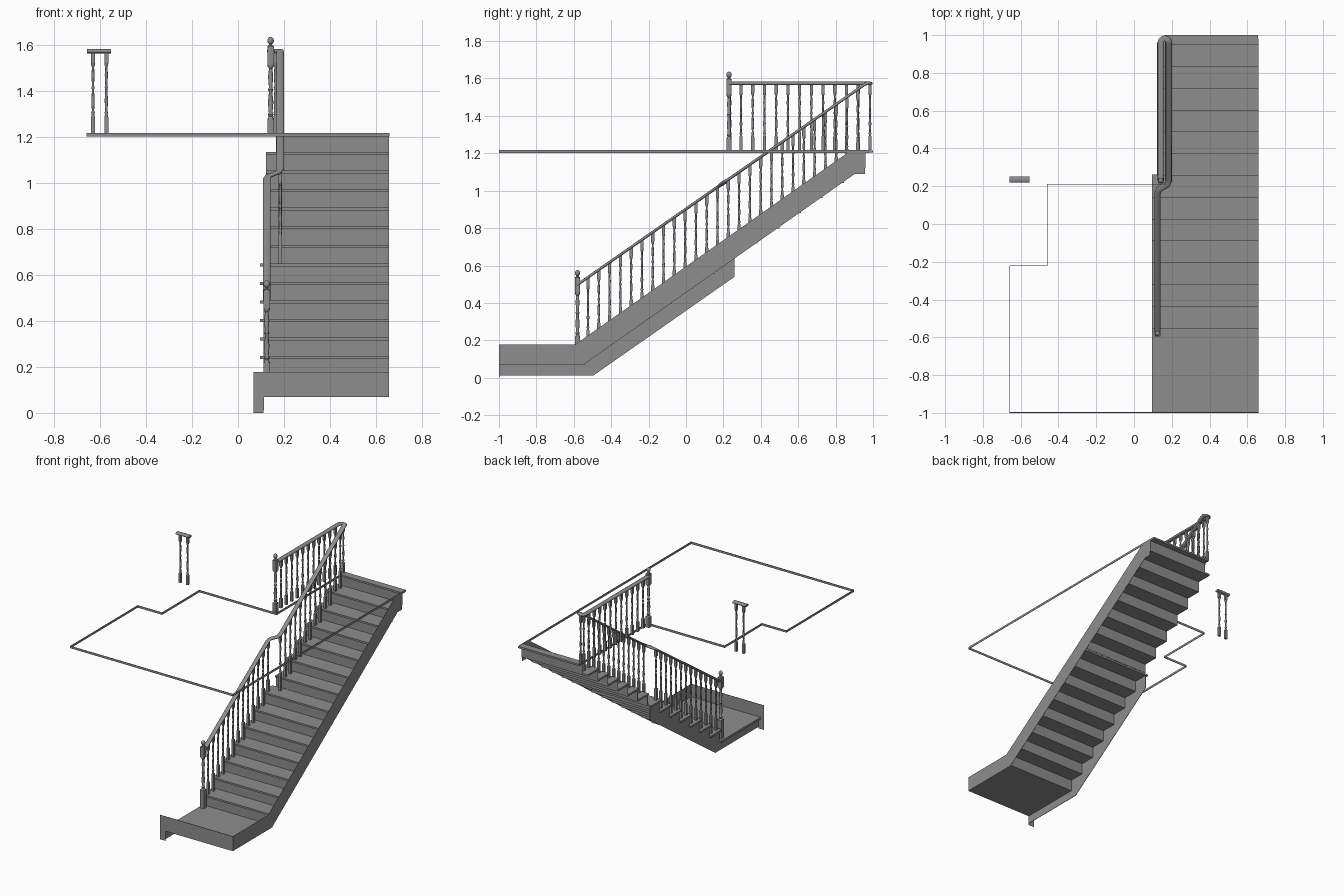
import bpy, bmesh, math
from mathutils import Vector, Matrix

if "Cube" in bpy.data.objects:
    bpy.data.objects.remove(bpy.data.objects["Cube"])

GO, RISE, Y0, Z0, N = 0.1154, 0.0808, -0.552, 0.085, 14
SLOPE = RISE / GO
XR = 0.657                     # wall side of the flight
LOW_X, UP_X, LAND_X = 0.125, 0.184, 0.142
FLOOR = 1.218

dark = bpy.data.materials.new("dark_grey")
dark.diffuse_color = (.27, .27, .27, 1)
dark.use_nodes = True
dark.node_tree.nodes["Principled BSDF"].inputs["Base Color"].default_value = dark.diffuse_color


def finish(name, bm, smooth=False):
    bmesh.ops.recalc_face_normals(bm, faces=bm.faces)
    me = bpy.data.meshes.new(name)
    bm.to_mesh(me)
    bm.free()
    me.materials.append(dark)
    ob = bpy.data.objects.new(name, me)
    bpy.context.collection.objects.link(ob)
    if smooth:
        bpy.ops.object.select_all(action='DESELECT')
        ob.select_set(True)
        bpy.context.view_layer.objects.active = ob
        bpy.ops.object.shade_smooth_by_angle(angle=math.radians(40))
    return ob


def box(bm, x0, x1, y0, y1, z0, z1):
    m = Matrix.Translation(((x0 + x1) / 2, (y0 + y1) / 2, (z0 + z1) / 2))
    bmesh.ops.create_cube(bm, size=1, matrix=m @ Matrix.Diagonal((x1 - x0, y1 - y0, z1 - z0, 1)))


def post(bm, x, y, z0, z1, r):
    box(bm, x - r, x + r, y - r, y + r, z0, z1)


def slab(bm, pts, thick):
    f = bm.faces.new([bm.verts.new(p) for p in pts])
    ext = bmesh.ops.extrude_face_region(bm, geom=[f], use_keep_orig=True)
    bmesh.ops.translate(bm, vec=thick, verts=[v for v in ext['geom'] if isinstance(v, bmesh.types.BMVert)])


def skin(bm, rings):
    for a, b in zip(rings, rings[1:]):
        for i in range(len(a)):
            j = (i + 1) % len(a)
            bm.faces.new((a[i], a[j], b[j], b[i]))
    bm.faces.new(rings[0])
    bm.faces.new(rings[-1])


def lathe(bm, x, y, prof, sides=10):
    angles = [2 * math.pi * i / sides for i in range(sides)]
    skin(bm, [[bm.verts.new((x + r * math.cos(a), y + r * math.sin(a), z)) for a in angles]
              for r, z in prof])


# turned middle section: (radius, fraction of height)
TURN = [(.0085, 0), (.0055, .04), (.008, .08), (.005, .12), (.0075, .3), (.0045, .5),
        (.0075, .54), (.0045, .58), (.007, .78), (.0045, .93), (.008, .96), (.0085, 1)]


def turned(bm, x, y, z0, z1, scale=1):
    lathe(bm, x, y, [(r * scale, z0 + t * (z1 - z0)) for r, t in TURN])


def baluster(bm, x, y, z0, z1):
    top, bot = z1 - .05, z1 - .285
    post(bm, x, y, z0, bot, .0085)
    turned(bm, x, y, bot, top)
    post(bm, x, y, top, z1, .0085)


def newel(name, x, y, z0, rail_z):
    bm = bmesh.new()
    b, t, e = rail_z - .29, rail_z - .055, rail_z + .022
    post(bm, x, y, z0, b, .0145)
    turned(bm, x, y, b, t, 1.6)
    post(bm, x, y, t, e, .0145)
    lathe(bm, x, y, [(.013, e), (.013, e + .005), (.007, e + .009), (.007, e + .014), (.012, e + .019),
                     (.0145, e + .028), (.012, e + .037), (.006, e + .043), (.001, e + .045)], 12)
    finish(name, bm, True)


def handrail(name, path):
    # rounded section swept along the path, kept plumb
    sec = []
    for i in range(16):
        c, s = math.cos(math.pi * i / 8), math.sin(math.pi * i / 8)
        sec.append((.0165 * math.copysign(abs(c) ** .8, c), .009 * math.copysign(abs(s) ** .8, s)))
    bm = bmesh.new()
    P = [Vector(p) for p in path]
    dirs = [Vector((b.x - a.x, b.y - a.y, 0)).normalized() for a, b in zip(P, P[1:])]
    rings = []
    for i, p in enumerate(P):
        a, b = dirs[max(i - 1, 0)], dirs[min(i, len(dirs) - 1)]
        t = (a + b).normalized()
        n = Vector((t.y, -t.x, 0)) / t.dot(b)
        rings.append([bm.verts.new(p + n * u + Vector((0, 0, v))) for u, v in sec])
    skin(bm, rings)
    finish(name, bm, True)


def rail_z(y):
    return .505 + (y + .57) * .697


# lower landing, treads and risers
bm = bmesh.new()
box(bm, .095, XR, -1, Y0 + .012, Z0 - .015, Z0)
finish("lower_landing", bm)
treads, risers = bmesh.new(), bmesh.new()
for k in range(1, N + 1):
    y, z = Y0 + (k - 1) * GO, Z0 + k * RISE
    x0 = .095 if k <= 7 else (.122 if k < N else .165)
    back = 1.0 if k == N else y + GO + (.006 if k == 7 else .012)
    box(treads, x0, XR, y, back, z - .013, z)
    box(risers, max(x0, .112), XR, y + .009, y + .012, z - RISE - .001, z - .013)
finish("treads", treads)
finish("risers", risers)

# wall string on the right
bm = bmesh.new()
slab(bm, [(XR, y, z) for y, z in [(-1, .07), (-1, .178), (-.592, .178), (.885, FLOOR), (.957, FLOOR),
                                  (.957, 1.09), (.903, 1.09), (-.548, .07)]], (.001, 0, 0))
finish("wall_string", bm)

# open cut string on the left, stepped along its top
outline = [(.26, .54), (-.495, .012), (-1, .012), (-1, Z0 - .015), (Y0 + .009, Z0 - .015)]
for k in range(1, 8):
    y, z = Y0 + (k - 1) * GO + .009, Z0 + k * RISE - .013
    outline += [(y, z), (y + GO if k < 7 else .26, z)]
bm = bmesh.new()
slab(bm, [(.11, y, z) for y, z in outline], (.003, 0, 0))
finish("cut_string", bm)

# skirting across the front of the landing
bm = bmesh.new()
slab(bm, [(x, -1, z) for x, z in [(.068, 0), (.068, .178), (XR, .178), (XR, .07), (.112, .07), (.112, 0)]],
     (0, .003, 0))
finish("front_skirting", bm)

# thin edging around the upper floor opening
bm = bmesh.new()
edge = [(.165, .96), (.165, .21), (-.46, .21), (-.46, -.22), (-.657, -.22), (-.657, -.998),
        (XR, -.998), (XR, .98)]
t = .0015
for (ax, ay), (bx, by) in zip(edge, edge[1:]):
    box(bm, min(ax, bx) - t, max(ax, bx) + t, min(ay, by) - t, max(ay, by) + t, 1.202, FLOOR)
finish("opening_edging", bm)

# stair balusters, two to a tread
bm = bmesh.new()
for i in range(26):
    y = -.524 + i * GO / 2
    k = int((y - Y0) / GO) + 1
    baluster(bm, LOW_X if y < .18 else UP_X, y, Z0 + k * RISE, rail_z(y))
finish("stair_balusters", bm, True)

# landing balusters and the short run on the far side
bm = bmesh.new()
for i in range(12):
    baluster(bm, LAND_X if i < 11 else .163, .294 + i * .0627, FLOOR, 1.573)
finish("landing_balusters", bm, True)
bm = bmesh.new()
for x in (-.631, -.573):
    baluster(bm, x, .236, FLOOR, 1.573)
finish("far_balusters", bm, True)

# handrails: the stair rail turns back to become the landing rail
path = [(x, y, rail_z(y)) for x, y in [(LOW_X, -.585), (LOW_X, .165), (.132, .183), (.152, .195),
                                       (.174, .207), (UP_X, .228), (UP_X, .955)]]
r = (UP_X - LAND_X) / 2
for i in range(1, 9):
    a = math.pi * i / 8
    path.append((LAND_X + r + r * math.cos(a), .96 + r * math.sin(a), 1.574))
path.append((LAND_X, .23, 1.574))
handrail("stair_handrail", path)
handrail("far_handrail", [(-.658, .236, 1.574), (-.552, .236, 1.574)])

# newel posts
newel("lower_newel", LOW_X, -.58, Z0, .51)
newel("upper_newel", LAND_X, .23, 1.203, 1.57)
